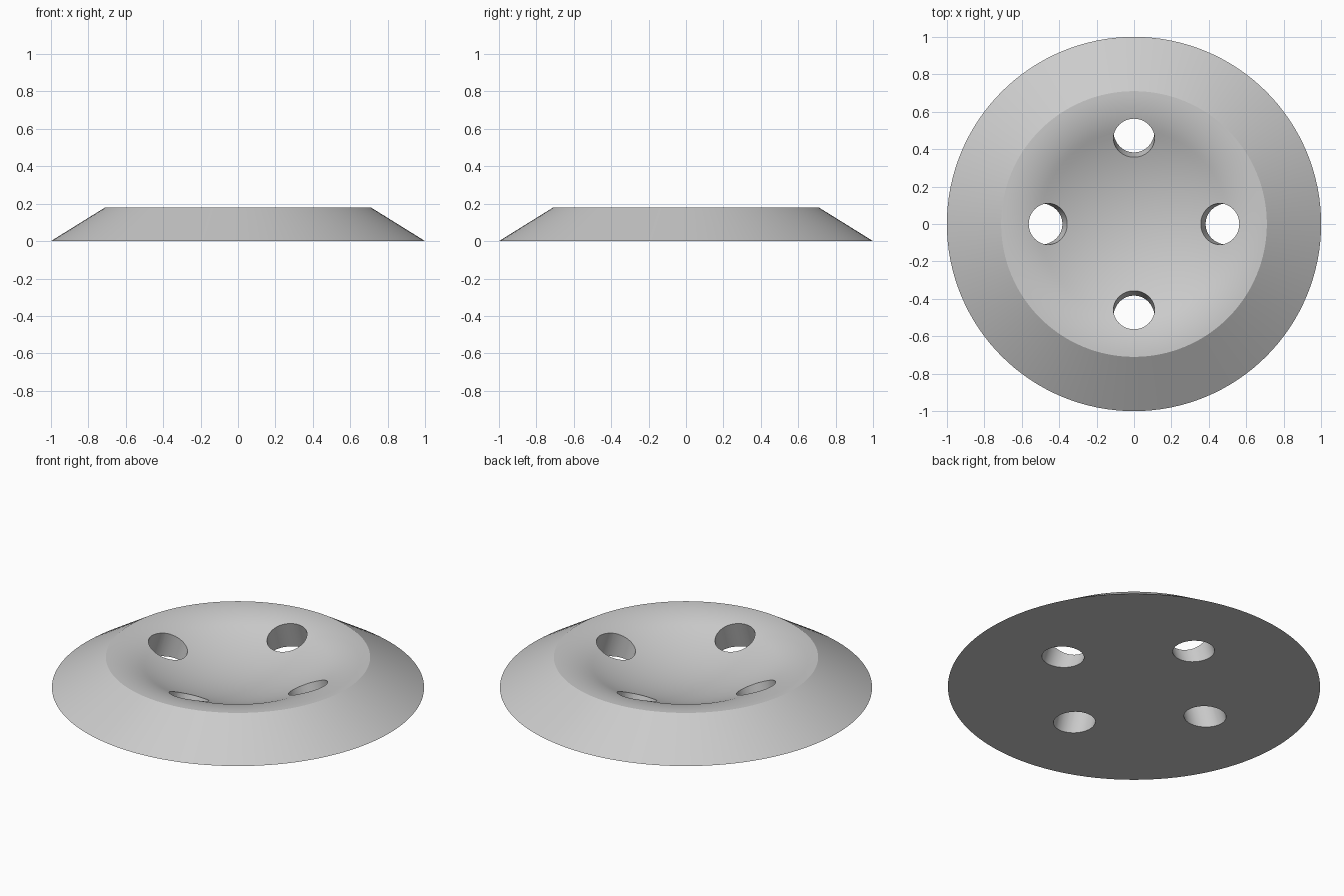
import bpy, math
from mathutils import Matrix

cube = bpy.data.objects.get("Cube")
if cube:
    bpy.data.objects.remove(cube)

SEGMENTS = 128
RIM_R, RIM_Z = 0.71, 0.18       # top edge of the sloped flange
DISH_R, BLEND_R = 1.2, 0.5      # sphere radius of the dish, where it meets the lip

grey = bpy.data.materials.new("plain grey")
grey.use_nodes = True
colour = (0.6, 0.6, 0.6, 1)
grey.diffuse_color = colour
grey.node_tree.nodes["Principled BSDF"].inputs["Base Color"].default_value = colour


def dish_profile():
    """Hollow sphere arc at the middle, then a tangent rounded lip up to the rim."""
    angle = math.asin(BLEND_R / DISH_R)
    lip = (RIM_R - BLEND_R) / math.sin(angle)
    blend_z = RIM_Z - lip * (1 - math.cos(angle))
    floor_z = blend_z - DISH_R * (1 - math.cos(angle))
    points = []
    for i in range(1, 15):
        a = angle * i / 14
        points.append((DISH_R * math.sin(a), floor_z + DISH_R * (1 - math.cos(a))))
    for i in range(1, 11):
        a = angle * (1 - i / 10)
        points.append((RIM_R - lip * math.sin(a), RIM_Z - lip * (1 - math.cos(a))))
    return floor_z, points


def turned_body(name):
    """Closed solid turned about z: dish, rim, sloped flange and flat underside."""
    floor_z, points = dish_profile()
    points.append((1.0, 0.0))
    verts = [(0, 0, floor_z)]
    for r, z in points:
        for s in range(SEGMENTS):
            t = math.tau * s / SEGMENTS
            verts.append((r * math.cos(t), r * math.sin(t), z))
    faces = []
    last = 1 + (len(points) - 1) * SEGMENTS
    for s in range(SEGMENTS):
        n = (s + 1) % SEGMENTS
        faces.append((0, 1 + s, 1 + n))
        for k in range(len(points) - 1):
            a, b = 1 + k * SEGMENTS, 1 + (k + 1) * SEGMENTS
            faces.append((a + s, b + s, b + n, a + n))
    faces.append([last + s for s in reversed(range(SEGMENTS))])
    mesh = bpy.data.meshes.new(name)
    mesh.from_pydata(verts, [], faces)
    mesh.materials.append(grey)
    obj = bpy.data.objects.new(name, mesh)
    bpy.context.collection.objects.link(obj)
    return obj


body = turned_body("dished_disc")

# Four round holes, leaning inward towards the top
cutters = []
for i in range(4):
    bpy.ops.mesh.primitive_cylinder_add(vertices=48, radius=0.11, depth=0.8)
    cutter = bpy.context.object
    cutter.name = f"hole_cutter_{i + 1}"
    cutter.data.materials.append(grey)
    cutter.matrix_world = (Matrix.Rotation(i * math.pi / 2, 4, "Z")
                           @ Matrix.Translation((0.46, 0, 0.118))
                           @ Matrix.Rotation(math.radians(-18), 4, "Y"))
    cutter.hide_render = True
    cutters.append(cutter)

bpy.context.view_layer.update()
bpy.ops.object.select_all(action="DESELECT")
body.select_set(True)
bpy.context.view_layer.objects.active = body
for cutter in cutters:
    cut = body.modifiers.new("hole", "BOOLEAN")
    cut.operation = "DIFFERENCE"
    cut.solver = "EXACT"
    cut.object = cutter
    bpy.ops.object.modifier_apply(modifier=cut.name)
for cutter in cutters:
    bpy.data.objects.remove(cutter)

bpy.ops.object.shade_smooth_by_angle(angle=math.radians(25))
